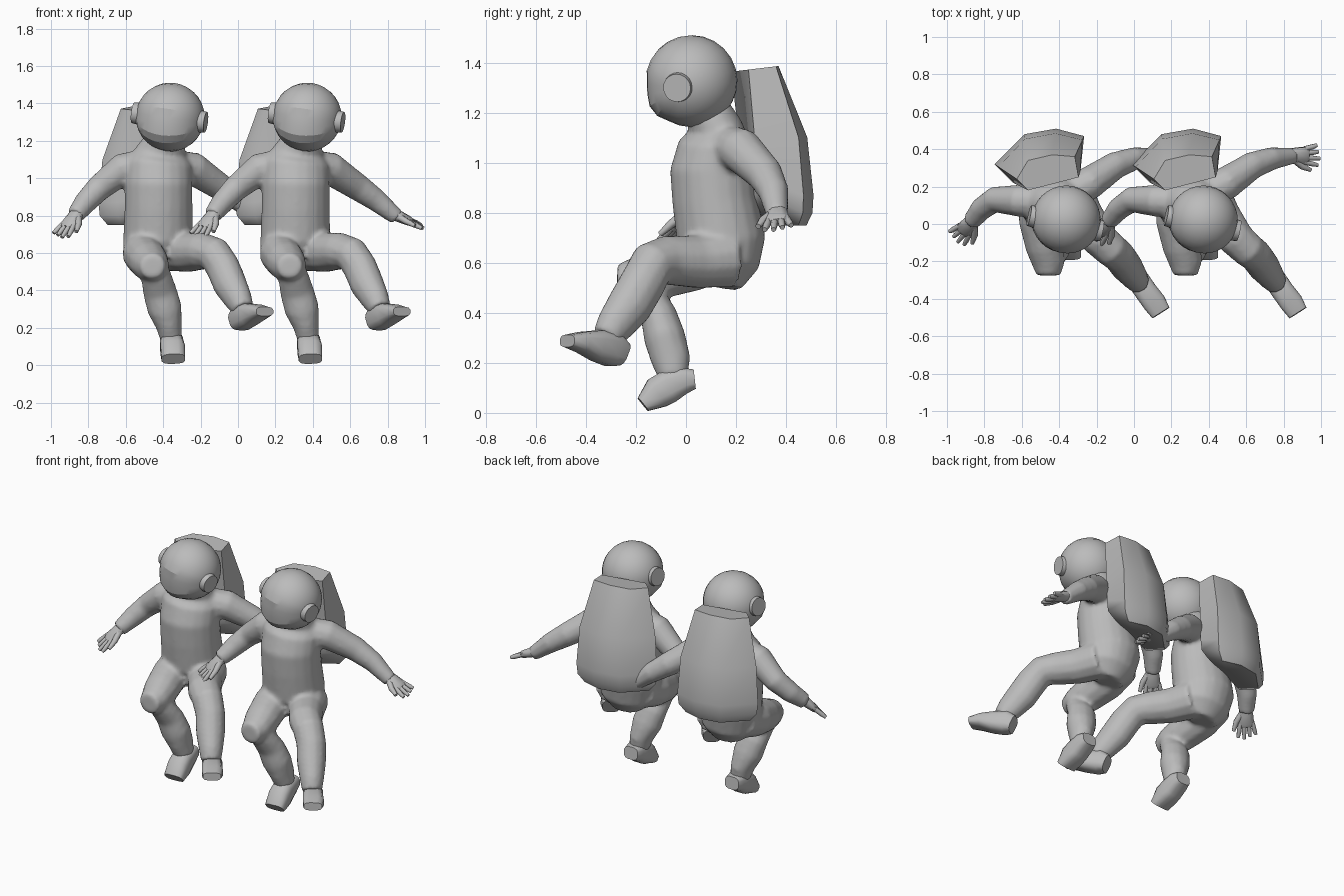
import bpy, bmesh, math
from mathutils import Vector, Matrix

cube = bpy.data.objects.get("Cube")
if cube:
    bpy.data.objects.remove(cube, do_unlink=True)

GREY = (0.5, 0.5, 0.5, 1)
mat = bpy.data.materials.new("suit grey")
mat.use_nodes = True
mat.diffuse_color = GREY
mat.node_tree.nodes["Principled BSDF"].inputs["Base Color"].default_value = GREY
HALF_GAP = 0.3665
parts = []


def finish(bm, name, angle=40):
    """Turn a bmesh into a smooth shaded object."""
    bmesh.ops.recalc_face_normals(bm, faces=bm.faces)
    mesh = bpy.data.meshes.new(name)
    bm.to_mesh(mesh)
    bm.free()
    mesh.materials.append(mat)
    obj = bpy.data.objects.new(name, mesh)
    bpy.context.collection.objects.link(obj)
    bpy.ops.object.select_all(action='DESELECT')
    obj.select_set(True)
    bpy.context.view_layer.objects.active = obj
    bpy.ops.object.shade_smooth_by_angle(angle=math.radians(angle))
    parts.append(obj)
    return obj


def bridge(bm, rings):
    """Skin a list of vertex rings and cap both ends."""
    n = len(rings[0])
    for low, high in zip(rings, rings[1:]):
        for i in range(n):
            j = (i + 1) % n
            bm.faces.new((low[i], low[j], high[j], high[i]))
    bm.faces.new(rings[0][::-1])
    bm.faces.new(rings[-1])


def loft(bm, sections, side=(1, 0, 0), sides=12, power=1):
    """Sections are (x, y, z, half width, half depth); a power below 1 squares them off."""
    pts = [Vector(s[:3]) for s in sections]
    rings = []
    for i, s in enumerate(sections):
        t = (pts[min(i + 1, len(pts) - 1)] - pts[max(i - 1, 0)]).normalized()
        u = Vector(side)
        u = (u - t * u.dot(t)).normalized()
        v = t.cross(u)
        ring = []
        for k in range(sides):
            a = math.tau * (k + .5) / sides
            c, d = (math.copysign(abs(f) ** power, f) for f in (math.cos(a), math.sin(a)))
            ring.append(bm.verts.new(pts[i] + u * s[3] * c + v * s[-1] * d))
        rings.append(ring)
    bridge(bm, rings)


# Suit: torso, arms and legs fused into one soft surface
bm = bmesh.new()
loft(bm, [(-.04, .14, .51, .10, .08), (-.05, .155, .58, .165, .135), (-.06, .143, .68, .188, .177),
          (-.058, .115, .85, .182, .17), (-.058, .106, .97, .182, .17), (-.055, .118, 1.08, .177, .147),
          (-.04, .115, 1.15, .135, .105), (-.02, .08, 1.22, .10, .09)], (.97, .2, 0), 20)
loft(bm, [(-.12, .12, 1.07, .09), (-.25, .125, 1.05, .087), (-.38, .13, .945, .07),
          (-.45, .08, .87, .062), (-.505, .01, .80, .048)], (0, 1, 0))
loft(bm, [(.0, .15, 1.07, .09), (.13, .22, 1.05, .09), (.27, .315, .955, .074),
          (.37, .35, .885, .062), (.485, .365, .79, .044)], (0, 1, 0))
loft(bm, [(-.14, .16, .64, .11), (-.14, .02, .595, .112), (-.11, -.12, .555, .105),
          (-.09, -.21, .53, .09), (-.09, -.275, .53, .065)])
loft(bm, [(-.085, -.19, .55, .07), (-.07, -.16, .47, .083, .07), (-.05, -.11, .39, .092, .075),
          (-.025, -.085, .30, .094, .085), (-.002, -.06, .21, .07, .08), (.01, -.05, .14, .06)])
loft(bm, [(.03, .17, .62, .12), (.10, .04, .605, .108), (.18, -.08, .61, .1), (.24, -.135, .595, .094),
          (.285, -.17, .525, .09, .095), (.325, -.225, .43, .088, .095), (.37, -.285, .35, .072, .08),
          (.395, -.32, .30, .06)], (.8, .6, 0))
suit = finish(bm, "suit")
remesh = suit.modifiers.new("fuse", 'REMESH')
remesh.mode = 'VOXEL'
remesh.voxel_size = 0.014
remesh.use_smooth_shade = True
soften = suit.modifiers.new("soften", 'SMOOTH')
soften.iterations = 4

# Boots: heel to toe, flat soled and square toed
for name, side, sections in (
    ("left_boot", (.8, .6, 0),
     [(.36, -.26, .235, .052, .052), (.385, -.295, .255, .062, .072), (.43, -.36, .27, .062, .062),
      (.475, -.42, .283, .064, .042), (.51, -.475, .288, .055, .025)]),
    ("right_boot", (1, 0, 0),
     [(.01, .035, .135, .05, .04), (.01, -.01, .13, .062, .055), (.013, -.07, .105, .064, .068),
      (.018, -.115, .08, .067, .066), (.021, -.172, .034, .064, .034)])):
    bm = bmesh.new()
    loft(bm, sections, side, 12, .65)
    finish(bm, name, 50)


def hand(name, wrist, aim, spread, length):
    """Palm, four fanned fingers and a thumb on the spread side."""
    w, d, s = Vector(wrist), Vector(aim).normalized(), Vector(spread)
    s = (s - d * s.dot(d)).normalized()
    bm = bmesh.new()

    def strand(*stations):
        loft(bm, [(*(w + d * f * length + s * o), a, b) for f, o, a, b in stations], s, 8)

    strand((-.1, 0, .038, .036), (.2, 0, .046, .03), (.5, 0, .05, .024), (.6, 0, .042, .016))
    for i in range(4):
        o = (i - 1.5) * .024
        tip = 1 - .06 * abs(i - 2)
        strand((.45, o, .014, .016), (.75, o * 1.3, .014, .015), (tip, o * 1.5, .01, .01))
    strand((.1, .02, .02, .02), (.4, .06, .018, .017), (.7, .08, .011, .011))
    finish(bm, name, 60)


hand("left_hand", (.475, .365, .805), (.92, .02, -.42), (0, -1, -.15), .168)
hand("right_hand", (-.495, .015, .81), (-.55, -.58, -.72), (.8, -.6, -.1), .185)

# Helmet frame: the ear to ear axis is turned and tilted
ax = Vector((.38, -.08, -.05)).normalized()
ay = Vector((0, 0, 1)).cross(ax).normalized()
az = ax.cross(ay)
head = Matrix.Translation((.004, .022, 1.327)) @ Matrix((ax, ay, az)).transposed().to_4x4()

# Helmet: visor slightly sunk below the brow, flaring to a chin lip
R = 0.184
VISOR = {0: .968, -15: 1, -30: 1.065, -45: 1.065}
bm = bmesh.new()
bmesh.ops.create_uvsphere(bm, u_segments=24, v_segments=16, radius=R,
                          matrix=Matrix.Rotation(math.pi / 2, 4, 'Y'))
for v in bm.verts:
    middle = 1 - (v.co.x / R) ** 2
    if middle > .02:
        pitch = round(math.degrees(math.atan2(v.co.z, -v.co.y)))
        v.co *= 1 + (VISOR.get(pitch, 1) - 1) * middle
bm.transform(head)
finish(bm, "helmet", 21)

# Round ear covers
bm = bmesh.new()
for sign in (-1, 1):
    bmesh.ops.create_cone(bm, cap_ends=True, segments=20, radius1=.06, radius2=.056, depth=.036,
                          matrix=head @ Matrix.Translation((sign * .182, -.018, -.002))
                          @ Matrix.Rotation(sign * math.pi / 2, 4, 'Y'))
finish(bm, "ear_covers", 35)

# Backpack: narrow top widening to a broad base whose inner left corner is raised
top = [(-.26, .24), (-.2, .34), (-.07, .37), (.05, .36), (.07, .25), (-.2, .18)]
base = [(-.38, .32), (-.22, .48), (-.05, .51), (.10, .47), (.08, .28), (-.28, .22)]
centre = Vector((-.13, .37))
bm = bmesh.new()
rings = []
for z, t, size in ((1.385, 0, 1), (1.10, .82, 1), (.87, 1, 1), (.80, 1, .97), (.75, 1, .8)):
    ring = []
    for i, (a, b) in enumerate(zip(top, base)):
        p = Vector(a).lerp(Vector(b), t)
        p = centre + (p - centre) * size
        shift = .12 * (p.y - .35) * (1 - t) + (.09 if i == 4 and t == 1 else 0)
        ring.append(bm.verts.new((p.x, p.y, z + shift)))
    rings.append(ring)
bridge(bm, rings)
finish(bm, "backpack", 62)

# Second figure beside the first
for obj in list(parts):
    twin = obj.copy()
    bpy.context.collection.objects.link(twin)
    twin.name = "second_" + obj.name
    obj.location.x = -HALF_GAP
    twin.location.x = HALF_GAP
